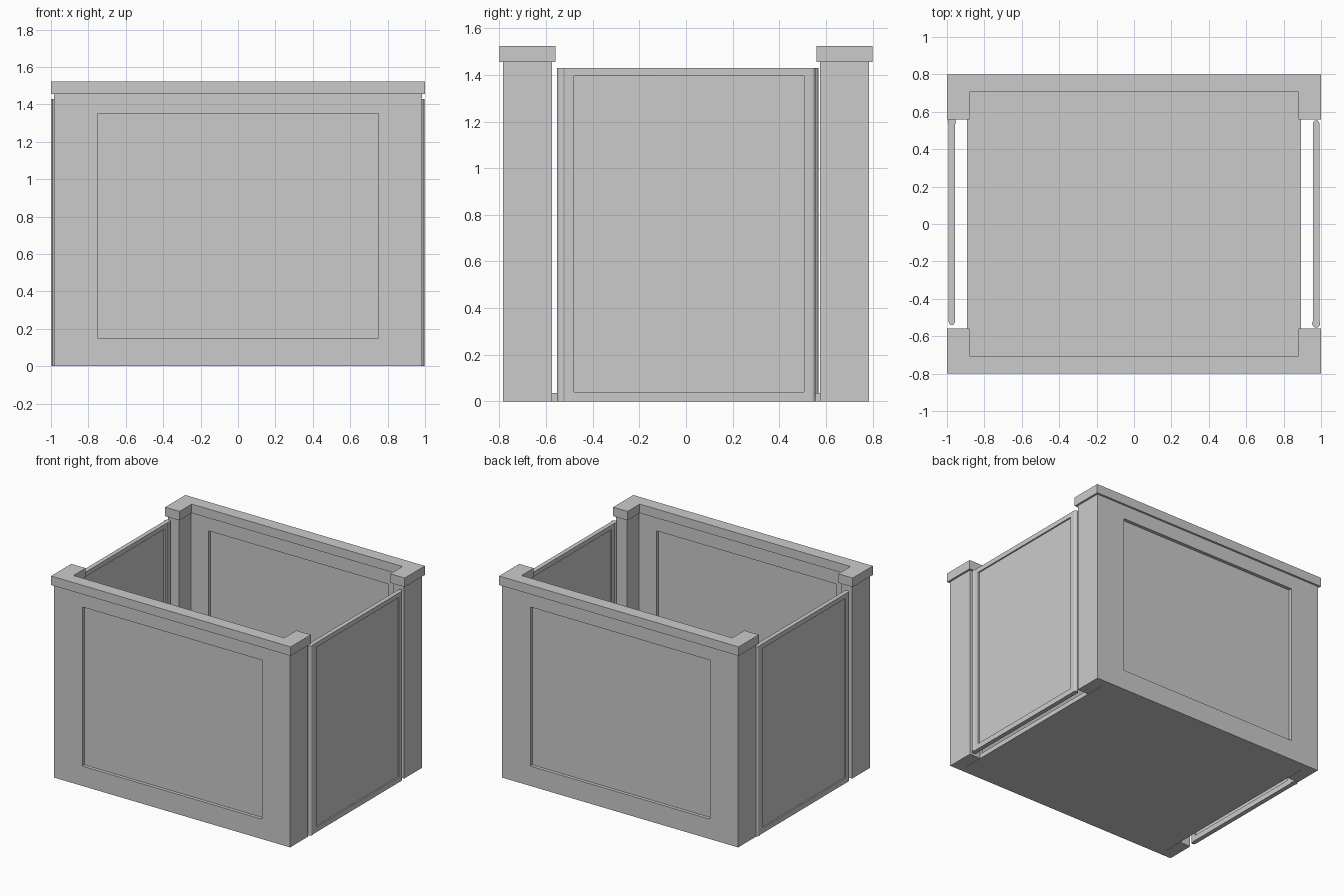
import bpy, bmesh, math

if "Cube" in bpy.data.objects:
    bpy.data.objects.remove(bpy.data.objects["Cube"])

grey = bpy.data.materials.new("plain grey")
grey.diffuse_color = (0.6, 0.6, 0.6, 1)
grey.use_nodes = True
grey.node_tree.nodes["Principled BSDF"].inputs["Base Color"].default_value = grey.diffuse_color


def prism(name, outline, z0, z1):
    """Extrude a closed counter-clockwise xy outline from z0 to z1."""
    bm = bmesh.new()
    low = bm.faces.new([bm.verts.new((x, y, z0)) for x, y in outline])
    top = bmesh.ops.extrude_face_region(bm, geom=[low])["geom"]
    verts = [v for v in top if isinstance(v, bmesh.types.BMVert)]
    bmesh.ops.translate(bm, vec=(0, 0, z1 - z0), verts=verts)
    bmesh.ops.recalc_face_normals(bm, faces=bm.faces)
    me = bpy.data.meshes.new(name)
    bm.to_mesh(me)
    bm.free()
    me.materials.append(grey)
    ob = bpy.data.objects.new(name, me)
    bpy.context.collection.objects.link(ob)
    return ob


def box(name, x0, x1, y0, y1, z0, z1):
    return prism(name, [(x0, y0), (x1, y0), (x1, y1), (x0, y1)], z0, z1)


def cut(ob, cutter):
    """Subtract a cutter and remove it."""
    mod = ob.modifiers.new("recess", "BOOLEAN")
    mod.operation = "DIFFERENCE"
    mod.solver = "EXACT"
    mod.object = cutter
    cutter.hide_render = True
    bpy.context.view_layer.objects.active = ob
    bpy.ops.object.modifier_apply(modifier=mod.name)
    bpy.data.objects.remove(cutter)


def smooth(ob):
    bpy.ops.object.select_all(action="DESELECT")
    ob.select_set(True)
    bpy.context.view_layer.objects.active = ob
    bpy.ops.object.shade_smooth_by_angle(angle=math.radians(30))


def channel(name, x_out, x_in, y_out, y_in, y_end, z0, z1, s):
    """C-shaped plan with two short returns, on the side of sign s."""
    pts = [(-x_out, y_out), (-x_out, y_end), (-x_in, y_end), (-x_in, y_in),
           (x_in, y_in), (x_in, y_end), (x_out, y_end), (x_out, y_out)]
    return prism(name, [(x * s, y * s) for x, y in pts], z0, z1)


# End walls with a recessed panel on both faces, and their cap trim
for s, side in ((-1, "front"), (1, "back")):
    wall = channel(side + "_wall", 0.985, 0.895, 0.785, 0.72, 0.575, 0, 1.455, s)
    for a, b in ((0.76, 0.9), (0.65, 0.745)):
        y0, y1 = sorted((a * s, b * s))
        cut(wall, box("panel_cutter", -0.75, 0.75, y0, y1, 0.15, 1.35))
    channel(side + "_cap_trim", 1.0, 0.88, 0.8, 0.705, 0.56, 1.455, 1.523, s)

# Floor between the walls
box("floor", -0.893, 0.893, -0.72, 0.72, 0, 0.035)

# Hinged side doors: rounded free edge, recessed panel on both faces, round hinge post
HALF, Z = 0.0165, 1.43
for s, side, shift in ((1, "right", 0), (-1, "left", 0.015)):
    cx = 0.974
    end = 0.555 - HALF
    pts = [(cx - HALF, -0.53), (cx + HALF, -0.53)]
    pts += [(cx + HALF * math.cos(t * math.pi / 8), end + HALF * math.sin(t * math.pi / 8))
            for t in range(9)]
    door = prism(side + "_door", pts, 0, Z)
    for x0, x1 in ((cx + HALF - 0.01, cx + 0.1), (cx - 0.1, cx - HALF + 0.01)):
        cut(door, box("door_panel_cutter", x0, x1, -0.48, 0.505, 0.04, 1.395))
    ring = [(cx + 0.022 * math.cos(t * math.pi / 8), -0.532 + 0.022 * math.sin(t * math.pi / 8))
            for t in range(16)]
    post = prism(side + "_hinge_post", ring, 0, Z)
    for ob in (door, post):
        smooth(ob)
        ob.location.y = shift
        if s < 0:
            ob.rotation_euler.z = math.pi
